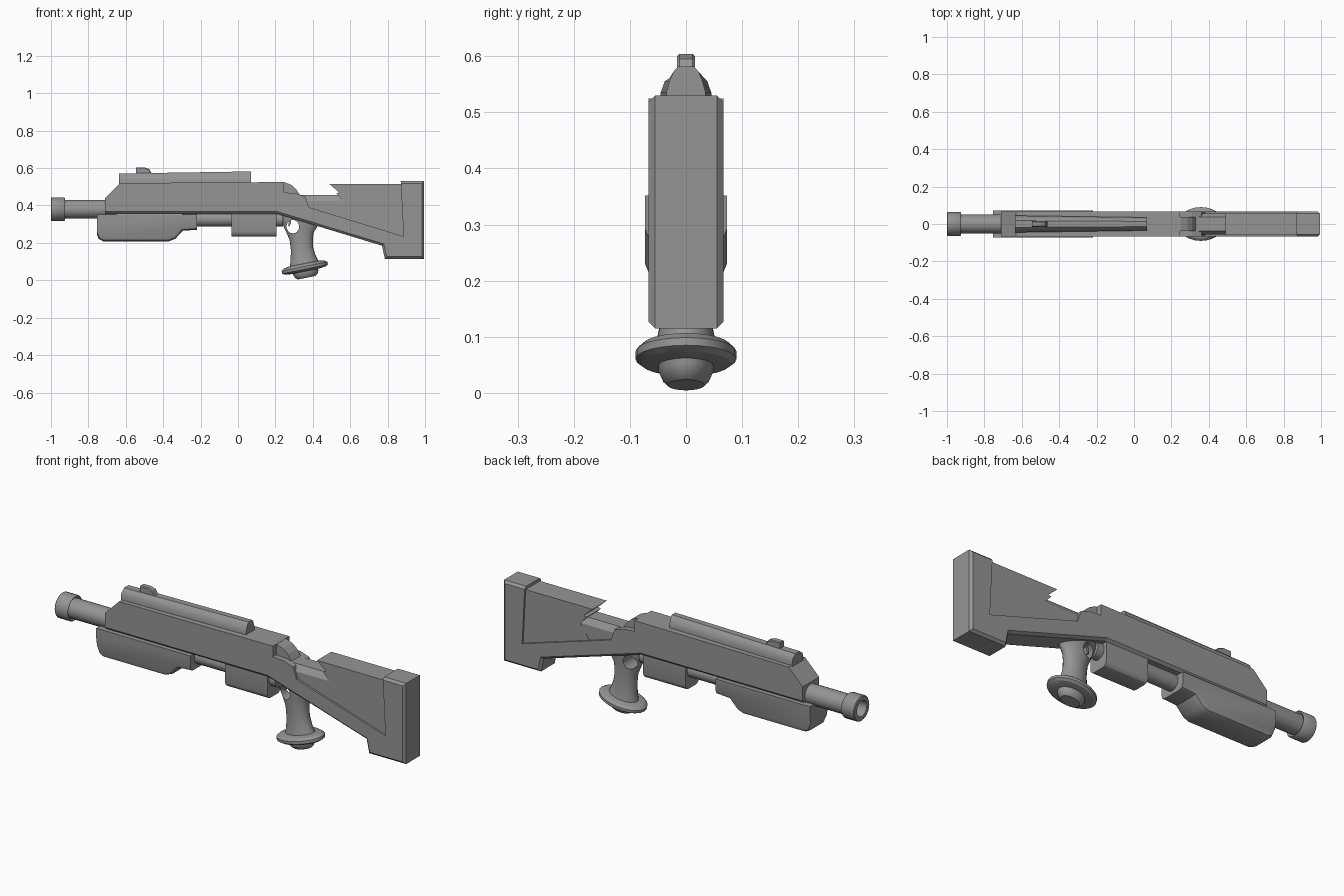
import bpy, bmesh, math
from mathutils import Matrix, Vector

if "Cube" in bpy.data.objects:
    bpy.data.objects.remove(bpy.data.objects["Cube"])

GREY = (0.3, 0.3, 0.3, 1)
grey = bpy.data.materials.new("mid_grey")
grey.use_nodes = True
grey.diffuse_color = GREY
grey.node_tree.nodes["Principled BSDF"].inputs["Base Color"].default_value = GREY


def finish(name, bm, smooth=None):
    bmesh.ops.recalc_face_normals(bm, faces=bm.faces)
    mesh = bpy.data.meshes.new(name)
    bm.to_mesh(mesh)
    bm.free()
    obj = bpy.data.objects.new(name, mesh)
    bpy.context.collection.objects.link(obj)
    mesh.materials.append(grey)
    if smooth:
        bpy.ops.object.select_all(action='DESELECT')
        obj.select_set(True)
        bpy.context.view_layer.objects.active = obj
        bpy.ops.object.shade_smooth_by_angle(angle=math.radians(smooth))
    return obj


def slab(name, profile, half, rule=None, bevel=0.012, segments=1):
    """Side profile (x, z) extruded across y; rim edges picked by rule get beveled."""
    bm = bmesh.new()
    loops = [[bm.verts.new((x, s * half, z)) for x, z in profile] for s in (-1, 1)]
    bm.faces.new(loops[0])
    bm.faces.new(loops[1][::-1])
    n = len(profile)
    sides = [bm.faces.new((loops[0][i], loops[1][i], loops[1][(i + 1) % n], loops[0][(i + 1) % n]))
             for i in range(n)]
    bmesh.ops.recalc_face_normals(bm, faces=bm.faces)
    if rule:
        picked = [f for f in sides if rule(f.normal, f.calc_center_median())]
        edges = {e for f in picked for e in f.edges if abs(e.verts[0].co.y - e.verts[1].co.y) < 1e-5}
        bmesh.ops.bevel(bm, geom=list(edges), offset=bevel, segments=segments,
                        profile=0.5, affect='EDGES')
    return finish(name, bm, 30 if segments > 1 else None)


def loft(name, rings, smooth=None, closed=False):
    """Skin between rings of equal length; ends are capped unless closed."""
    bm = bmesh.new()
    rows = [[bm.verts.new(p) for p in ring] for ring in rings]
    n = len(rows[0])
    pairs = list(zip(rows, rows[1:])) + ([(rows[-1], rows[0])] if closed else [])
    for a, b in pairs:
        for i in range(n):
            j = (i + 1) % n
            bm.faces.new((a[i], a[j], b[j], b[i]))
    if not closed:
        bm.faces.new(rows[0])
        bm.faces.new(rows[-1][::-1])
    return finish(name, bm, smooth)


def ellipse(center, rx, ry, tilt=0.0, n=24):
    rot = Matrix.Rotation(tilt, 3, 'Y')
    return [Vector(center) + rot @ Vector((rx * math.cos(a), ry * math.sin(a), 0))
            for a in (2 * math.pi * i / n for i in range(n))]


def x_ring(x, z, r, n=24):
    return [(x, r * math.cos(2 * math.pi * i / n), z + r * math.sin(2 * math.pi * i / n))
            for i in range(n)]


# Receiver running back into the open stock frame and butt
slab("receiver_and_stock_frame",
     [(-.71, .355), (.21, .355), (.77, .185), (.785, .115), (.995, .115), (.995, .53),
      (.87, .53), (.885, .235), (.38, .39), (.36, .448), (.31, .465), (.245, .47),
      (.245, .525), (-.63, .52), (-.71, .44)], .067,
     lambda n, c: n.z < -.5 or c.x > .9 or c.z < .2)

# Rounded hump behind the receiver
slab("rear_hump", [(.23, .4), (.23, .524), (.25, .524), (.285, .51), (.31, .488), (.335, .45), (.335, .4)],
     .038)

# Recessed stock panel with pointed notch, and the neck in front of it
slab("stock_panel",
     [(.49, .514), (.54, .47), (.525, .464), (.56, .425), (.5, .335), (.9, .215), (.9, .514)], .058)
loft("stock_neck", [[(x, -.057, low), (x, -.057, .425), (x, -.037, .455),
                     (x, .037, .455), (x, .057, .425), (x, .057, low)]
                    for x, low in ((.32, .36), (.6, .3))])

# Barrel and hollow muzzle
loft("barrel", [x_ring(x, .38, .05) for x in (-.95, -.65)], 40)
loft("muzzle", [x_ring(x, .38, r) for x, r in
                ((-.94, .04), (-1, .04), (-1, .06), (-.996, .064), (-.93, .064), (-.925, .06))],
     40, closed=True)

# Top rail, tapering toward the rear
def rail_ring(x, w, top):
    half = [(w, .51), (w, .535), (w * .85, .555), (w * .65, top - .01), (w * .4, top)]
    return [(x, y, z) for y, z in half] + [(x, -y, z) for y, z in reversed(half)]

loft("top_rail", [rail_ring(-.635, .045, .571), rail_ring(.07, .035, .582)], 40)
slab("front_sight", [(-.545, .56), (-.545, .604), (-.5, .604), (-.475, .595), (-.455, .56)], .016,
     lambda n, c: n.z > .3, .004)

# Fore grip, magazine tube and lower housing
slab("fore_grip",
     [(-.755, .352), (-.755, .245), (-.745, .222), (-.72, .208), (-.37, .208), (-.335, .222),
      (-.295, .265), (-.22, .27), (-.22, .352)], .073,
     lambda n, c: n.z < -.3, .022, 2)
loft("magazine_tube", [x_ring(x, .327, .04) for x in (-.3, .24)], 40)
slab("lower_housing", [(-.035, .36), (-.035, .235), (.205, .235), (.205, .36)], .055,
     lambda n, c: n.z < -.5, .025, 3)

# Pistol grip with a finger hole cut through it
grip = loft("pistol_grip", [ellipse(c, rx, ry, t) for c, rx, ry, t in (
    ((.325, 0, .345), .115, .045, .27), ((.325, 0, .305), .1, .045, .2),
    ((.33, 0, .26), .075, .043, .05), ((.338, 0, .22), .062, .042, -.08),
    ((.342, 0, .17), .06, .043, -.15), ((.348, 0, .12), .068, .047, -.2),
    ((.355, 0, .08), .08, .055, -.2))], 40)
hole = loft("finger_hole_cutter", [[(.293 + .034 * math.cos(a), y, .287 + .036 * math.sin(a))
                                    for a in (math.tau * i / 16 for i in range(16))]
                                   for y in (-.2, .2)])
hole.hide_render = True
hole.hide_viewport = True
hole.display_type = 'WIRE'
cut = grip.modifiers.new("finger_hole", 'BOOLEAN')
cut.object = hole
cut.operation = 'DIFFERENCE'
cut.solver = 'EXACT'

# Trigger inside the hole
slab("trigger", [(.262, .335), (.282, .335), (.284, .31), (.276, .288), (.268, .29), (.272, .308)], .01)

# Tilted hand guard disc and pommel
TILT = -.2
AXIS = Matrix.Rotation(TILT, 3, 'Y') @ Vector((0, 0, 1))
BASE = Vector((.357, 0, .068))

def turned(name, steps, smooth):
    loft(name, [ellipse(BASE + AXIS * h, rx, ry, TILT) for h, rx, ry in steps], smooth)

turned("hand_guard", [(.022, .085, .058), (.017, .11, .078), (.006, .125, .09),
                      (-.008, .125, .09), (-.016, .112, .08), (-.02, .08, .056)], 25)
turned("pommel", [(-.01, .07, .05), (-.03, .068, .049), (-.046, .06, .042), (-.055, .048, .033)], 30)
